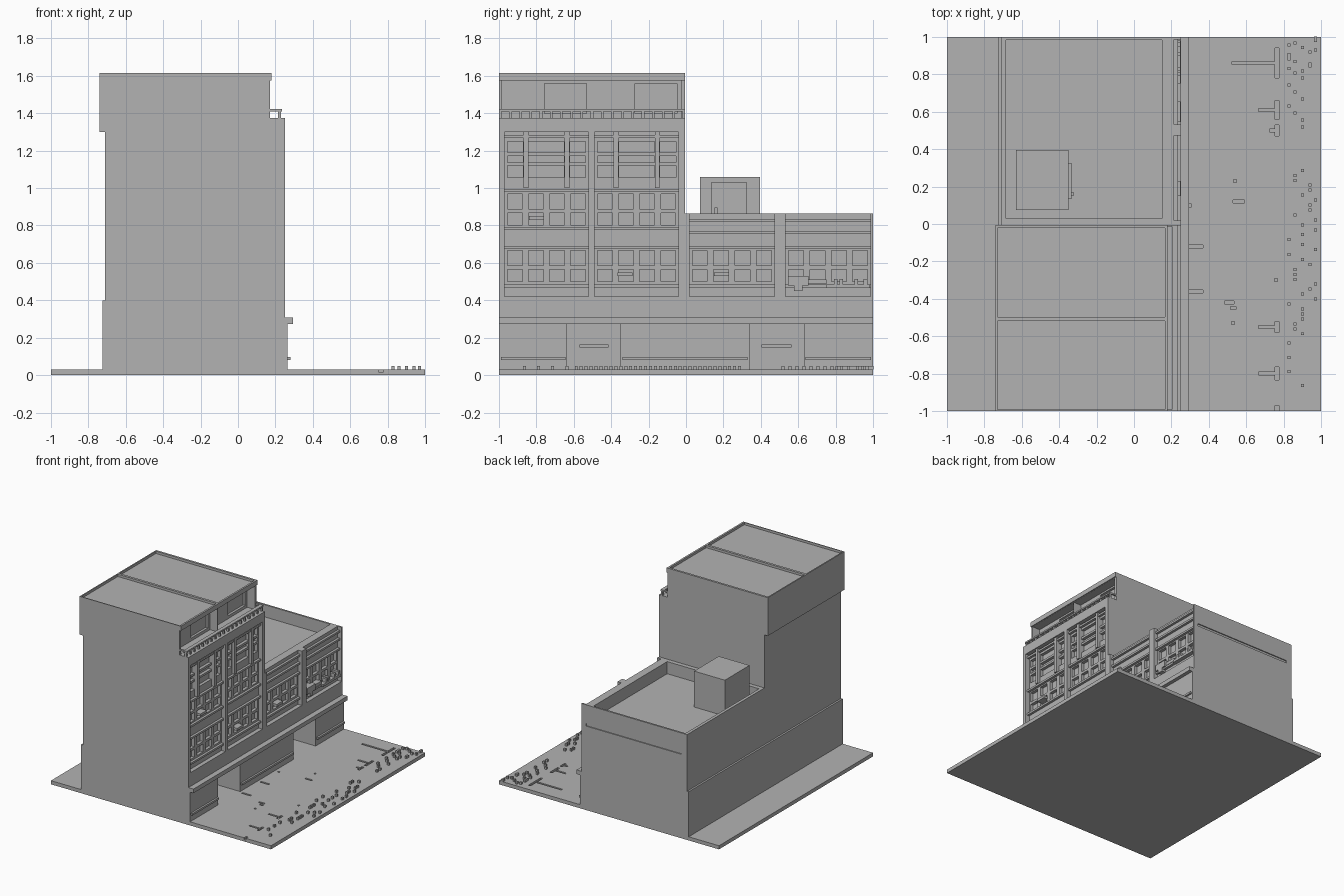
import bpy
import bmesh
import random

random.seed(4)
start = bpy.data.objects.get("Cube")
if start:
    bpy.data.objects.remove(start)

stone = bpy.data.materials.new("plain_grey")
stone.use_nodes = True
grey = (0.45, 0.45, 0.45, 1)
stone.diffuse_color = grey
stone.node_tree.nodes["Principled BSDF"].inputs["Base Color"].default_value = grey


def boxes(name, items):
    """Make one object of boxes, each given by its x, y and z spans."""
    bm = bmesh.new()
    for spans in items:
        for vert in bmesh.ops.create_cube(bm, size=1)["verts"]:
            vert.co = [span[int(side > 0)] for span, side in zip(spans, vert.co)]
    mesh = bpy.data.meshes.new(name)
    bm.to_mesh(mesh)
    bm.free()
    mesh.materials.append(stone)
    ob = bpy.data.objects.new(name, mesh)
    bpy.context.collection.objects.link(ob)
    return ob


def cut(ob, items):
    """Carve boxes out of an object and bake the result."""
    cutter = boxes("cutter", items)
    cutter.hide_render = True
    carve = ob.modifiers.new("carve", "BOOLEAN")
    carve.operation = "DIFFERENCE"
    carve.solver = "EXACT"
    carve.use_self = True
    carve.object = cutter
    deps = bpy.context.evaluated_depsgraph_get()
    deps.update()
    baked = bpy.data.meshes.new_from_object(ob.evaluated_get(deps))
    ob.modifiers.clear()
    ob.data = baked
    bpy.data.objects.remove(cutter)


def around(centre, width):
    return (centre - width / 2, centre + width / 2)


def inset(span, margin):
    return (span[0] + margin, span[1] - margin)


# Shared planes and spans
back, wall, bay_floor, glass, trim_face = -0.71, 0.25, 0.215, 0.19, 0.235
ground_top, first_floor, bay_base = 0.03, 0.275, 0.42
terrace, low_top, storey_top, tall_top = 1.375, 0.865, 1.575, 1.614
thin = 0.016
full, tall_y, low_y = (-1, 1), (-1, -0.005), (-0.005, 1)
tall_bays = [around(middle, 0.45) for middle in (-0.746, -0.264)]
low_bays = [around(middle, 0.455) for middle in (0.245, 0.76)]
recess = (bay_floor, 1)
pane_depth = (glass, wall)
trim_depth = (glass, trim_face)


def window_rows(bay, floor):
    """Two rows of four windows, the upper row taller."""
    first, last = inset(bay, 0.056)
    low, high = (floor, floor + 0.065), (floor + 0.085, floor + 0.165)
    return [(pane_depth, around(first + (last - first) * i / 3, 0.08), row)
            for i in range(4) for row in (low, high)]


def ledges(bay, levels):
    return [(trim_depth, bay, around(level, thin)) for level in levels]


# Pavement with shallow T-shaped slots and short dashes
pavement = boxes("pavement", [(full, full, (0, ground_top))])
groove = (ground_top / 2, 1)
bar_x = around(0.765, 0.02)
slots = [(bar_x, (-2, -0.97), groove)]
for y, stem, bar in [(0.86, 0.23, 0.16), (0.61, 0.09, 0.1), (0.5, 0.03, 0.06),
                     (-0.55, 0.09, 0.06), (-0.8, 0.09, 0.07)]:
    slots.append((bar_x, around(y, bar), groove))
    slots.append(((bar_x[0] - stem, bar_x[1] - 0.01), around(y, thin), groove))
for x, y, length in [(0.56, 0.12, 0.06), (0.54, 0.23, thin), (0.53, -0.53, thin),
                     (0.33, -0.36, 0.08), (0.33, -0.12, 0.08), (0.76, -0.3, thin),
                     (0.3, 0.1, thin), (0.51, -0.42, 0.05), (0.53, -0.45, 0.03)]:
    slots.append((around(x, length), around(y, thin), groove))
cut(pavement, slots)

# Scattered studs along the kerb
studs = []
for count, near, far in [(16, 0.8, 1), (8, 0.5, 0.8), (34, -0.6, 0.3), (4, -0.9, -0.6)]:
    for i in range(count):
        x = random.choice([0.83, 0.86, 0.9, 0.94, 0.97])
        y = near + (far - near) * (i + 0.5) / count
        studs.append((around(x, thin), around(y, thin), (ground_top, 0.05)))
boxes("kerb_studs", studs)

# Ground floor with two deep entrances
doorways = [(-0.635, -0.35), (0.34, 0.63)]
ground = boxes("ground_floor", [((back, 0.265), full, (ground_top, first_floor))])
cut(ground, [((0.06, 1), doorway, full) for doorway in doorways])
boxes("entrance_bars", [((0.05, 0.075), inset(doorway, 0.065), around(0.155, thin))
                        for doorway in doorways])
shops = [(-1, doorways[0][0]), (doorways[0][1], doorways[1][0]), (doorways[1][1], 1)]
boxes("shop_sills", [((0.2, 0.28), inset(shop, 0.01), around(0.09, thin)) for shop in shops])
boxes("canopy_ledge", [((0.2, 0.295), full, around(0.29, 0.034))])
boxes("rear_plinth", [((-0.725, back), full, (ground_top, 0.4))])

# Tall block with two recessed window bays
tall = boxes("tall_block", [((back, wall), tall_y, (first_floor, terrace))])
cut(tall, [(recess, bay, (bay_base, 1.3)) for bay in tall_bays])
panes, trims = [], []
for bay in tall_bays:
    middle = sum(bay) / 2
    panes += window_rows(bay, 0.5) + window_rows(bay, 0.803)
    for level, height in [(1.088, 0.065), (1.155, 0.034), (1.22, 0.06)]:
        for offset, width in [(-0.167, 0.085), (0, 0.19), (0.167, 0.085)]:
            panes.append((pane_depth, around(middle + offset, width), around(level, height)))
    trims += ledges(bay, [0.476, 0.683, 0.783, 0.986, 1.276])
    for side in (-1, 1):
        trims.append(((glass, 0.24), around(middle + side * 0.11, 0.026), (1, 1.3)))
cut(tall, panes)
boxes("tall_block_trim", trims)

# Top storey, set back behind a terrace
top_front = 0.17
top = boxes("top_storey", [((back, top_front), tall_y, (terrace, storey_top))])
cut(top, [((0.1, 1), inset(bay, -0.015), inset((terrace, storey_top), 0.001))
          for bay in tall_bays])
cut(top, [((0.08, 1), (bay[1] - 0.235, bay[1] - 0.01), (1.4, 1.56)) for bay in tall_bays])
boxes("rear_overhang", [((-0.74, back), tall_y, (1.3, storey_top))])
roof = boxes("tall_roof", [((-0.74, 0.18), tall_y, (storey_top, tall_top))])
cut(roof, [((-0.73, 0.165), around(bay_y, 0.475), (1.595, 2)) for bay_y in (-0.755, -0.26)])

# Terrace railing
rail_z = around(1.416, 0.012)
rail = [((0.205, trim_face), tall_y, rail_z)]
rail += [((top_front, 0.21), around(y, 0.012), rail_z) for y in inset(tall_y, 0.006)]
first, last = inset(tall_y, 0.007)
rail += [((bay_floor, 0.23), around(first + (last - first) * i / 18, 0.014), (terrace, 1.412))
         for i in range(19)]
boxes("terrace_railing", rail)

# Low block with sunken roof and a groove in its end wall
roof_floor = 0.765
low = boxes("low_block", [((back, wall), low_y, (first_floor, low_top))])
carvings = [(recess, bay, (bay_base, 1)) for bay in low_bays]
carvings.append(((-0.685, 0.15), (0.03, 0.985), (roof_floor, 1)))
carvings.append(((-0.66, 0.21), (0.992, 2), around(0.7, 0.02)))
cut(low, carvings)
panes, trims = [], []
for bay in low_bays:
    panes += window_rows(bay, 0.5)
    trims += ledges(bay, [0.476, 0.683, 0.763, 0.828])
cut(low, panes)
boxes("low_block_trim", trims)

# Window boxes and the planted balcony
planter = (glass, 0.248)
boxes("window_boxes", [(planter, around(y, 0.08), around(z, 0.02))
                       for y, z in [(-0.325, 0.54), (-0.8, 0.84), (0.19, 0.54)]])
plants = [(planter, around(0.6, 0.11), (0.48, 0.53)),
          (planter, around(0.6, 0.045), (0.45, 0.48)),
          (planter, (0.75, 0.98), around(0.475, 0.02)),
          (trim_depth, (0.655, 0.75), around(0.5, 0.025))]
plants += [(planter, around(y, 0.02), (0.485, 0.515)) for y in (0.8, 0.83, 0.91, 0.96)]
boxes("balcony_planters", plants)

# Roof hut with door
hut_front, door_front = -0.35, -0.335
boxes("roof_hut", [((-0.63, hut_front), around(0.235, 0.32), (roof_floor, 1.06))])
boxes("hut_door", [((hut_front, door_front), around(0.23, 0.19), (roof_floor, 1.03))])
boxes("door_handle", [((door_front, -0.322), around(0.16, thin), around(0.88, 0.035))])
